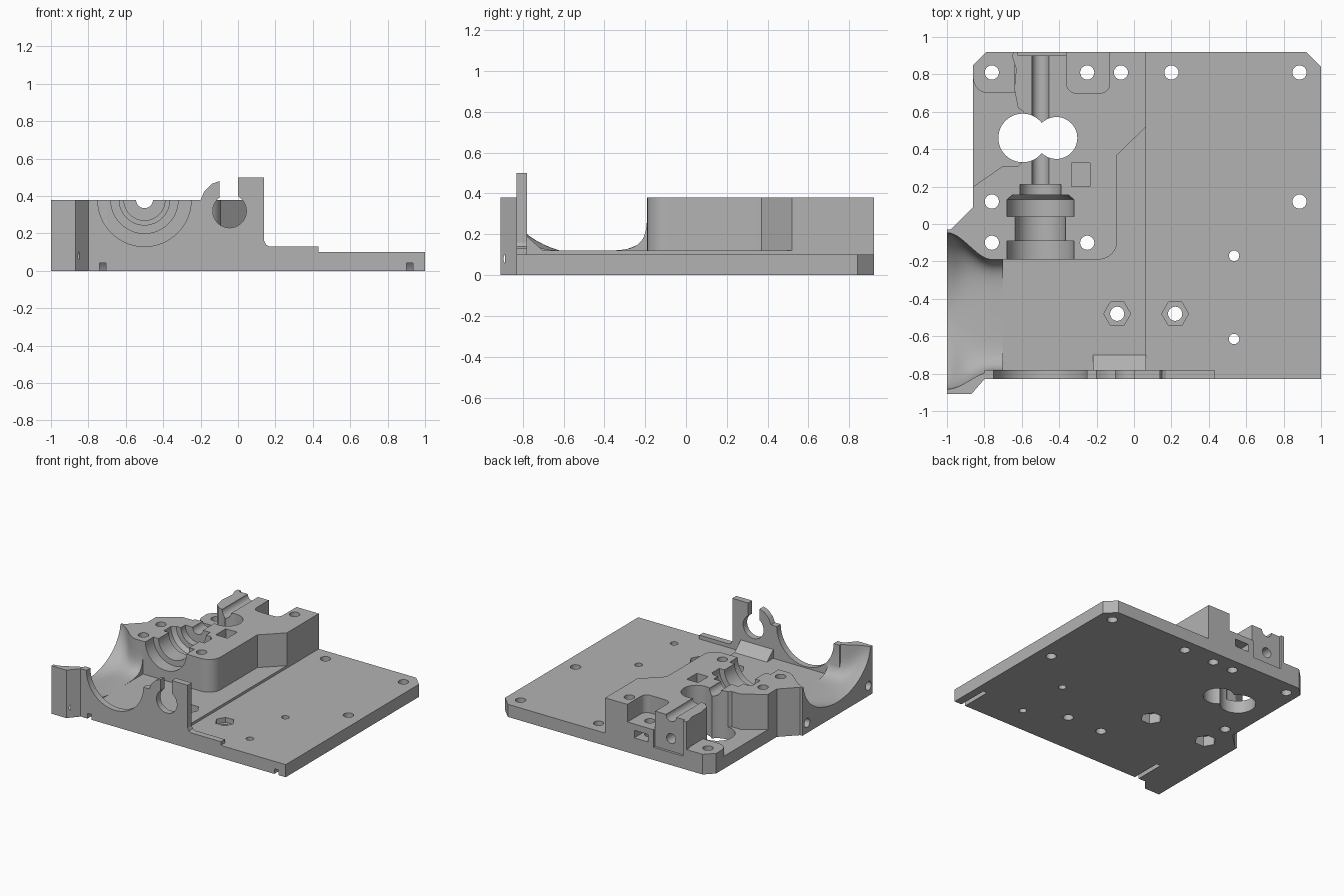
import bpy
import bmesh
import math

if "Cube" in bpy.data.objects:
    bpy.data.objects.remove(bpy.data.objects["Cube"])

grey = bpy.data.materials.new("plain_grey")
grey.use_nodes = True
colour = (0.45, 0.45, 0.45, 1)
grey.diffuse_color = colour
grey.node_tree.nodes["Principled BSDF"].inputs["Base Color"].default_value = colour


def loft(name, rings):
    """Solid skinned through rings of equal length, with capped ends."""
    bm = bmesh.new()
    loops = [[bm.verts.new(p) for p in ring] for ring in rings]
    for a, b in zip(loops, loops[1:]):
        for i in range(len(a)):
            j = (i + 1) % len(a)
            bm.faces.new((a[i], a[j], b[j], b[i]))
    bm.faces.new(loops[0])
    bm.faces.new(loops[-1])
    bmesh.ops.recalc_face_normals(bm, faces=bm.faces)
    mesh = bpy.data.meshes.new(name)
    bm.to_mesh(mesh)
    bm.free()
    mesh.materials.append(grey)
    obj = bpy.data.objects.new(name, mesh)
    bpy.context.collection.objects.link(obj)
    return obj


def place(a, b, t, axis):
    return {"x": (t, a, b), "y": (a, t, b), "z": (a, b, t)}[axis]


def prism(name, pts, lo, hi, axis="z"):
    return loft(name, [[place(a, b, t, axis) for a, b in pts] for t in (lo, hi)])


def circle(a, b, r, n=32):
    return [(a + r * math.cos(math.tau * i / n), b + r * math.sin(math.tau * i / n))
            for i in range(n)]


def rect(a0, a1, b0, b1):
    return [(a0, b0), (a1, b0), (a1, b1), (a0, b1)]


def arc(a, b, r, start, end, n=8):
    angles = [math.radians(start + (end - start) * i / n) for i in range(n + 1)]
    return [(a + r * math.cos(t), b + r * math.sin(t)) for t in angles]


def combine(target, tool, operation):
    mod = target.modifiers.new(tool.name, "BOOLEAN")
    mod.operation = operation
    mod.solver = "EXACT"
    mod.object = tool
    bpy.ops.object.select_all(action="DESELECT")
    bpy.context.view_layer.objects.active = target
    target.select_set(True)
    bpy.ops.object.modifier_apply(modifier=mod.name)
    bpy.data.objects.remove(tool)


def add(tool):
    combine(body, tool, "UNION")


def cut(tool):
    combine(body, tool, "DIFFERENCE")


# Base plate, with a slightly thicker left half
body = prism("mounting_chassis", [(-0.86, -0.83), (1, -0.83), (1, 0.84), (0.92, 0.92),
                                  (-0.79, 0.92), (-0.86, 0.85)], 0, 0.10)
add(prism("thick_floor", rect(-0.86, 0.065, -0.83, 0.6), 0, 0.12))

# Raised rear block
add(prism("rear_block", [(-1, -0.19), (-1, -0.03), (-0.98, -0.03), (-0.86, 0.09),
                         (-0.86, 0.85), (-0.79, 0.92), (0.065, 0.92), (0.065, 0.52),
                         (-0.09, 0.37)] + arc(-0.19, -0.09, 0.1, 0, -90), 0, 0.38))

# Side cradle with a flared trough
add(prism("side_cradle", [(-1, -0.91), (-0.87, -0.91), (-0.80, -0.83), (-0.7, -0.83),
                          (-0.7, -0.19), (-1, -0.19)], 0, 0.38))


def trough_ring(x):
    t = min(1, max(0, (x + 1) / 0.24))
    s = t * t * (3 - 2 * t)
    cy, w, floor = -0.465 - 0.025 * s, 0.42 - 0.12 * s, 0.10 + 0.02 * s
    power = 2 / (2 + 3 * s)
    ring = [(x, cy + w, 0.6)]
    for i in range(33):
        a = math.pi * i / 32
        c, d = math.cos(a), math.sin(a)
        ring.append((x, cy + math.copysign(abs(c) ** power, c) * w,
                     0.4 - (0.4 - floor) * abs(d) ** power))
    return ring + [(x, cy - w, 0.6)]


cut(loft("trough", [trough_ring(-1.02 + 0.02 * i) for i in range(17)]))

# Front wall with hook, low lip and rear wedge
add(prism("front_wall", [(-0.8, 0), (0.43, 0), (0.43, 0.13), (0.17, 0.13), (0.15, 0.14),
                         (0.14, 0.16), (0.14, 0.5), (0, 0.5), (0, 0.3), (-0.1, 0.3),
                         (-0.1, 0.48), (-0.14, 0.465), (-0.18, 0.425), (-0.2, 0.38),
                         (-0.8, 0.38)], -0.83, -0.78, "y"))
add(prism("wall_wedge", [(-0.79, 0.05), (-0.7, 0.05), (-0.7, 0.12), (-0.78, 0.19),
                         (-0.79, 0.19)], -0.22, 0.065, "x"))
cut(prism("wall_arch", circle(-0.5, 0.38, 0.25, 64), -0.9, -0.7, "y"))
cut(prism("hook_hole", circle(-0.045, 0.32, 0.09), -0.9, -0.7, "y"))

# Open rear corner and its low screw boss
cut(prism("corner_pocket", [(-1, 0.1), (-0.86, 0.2), (-0.7, 0.31), (-0.62, 0.31),
                            (-0.59, 0.34), (-0.59, 0.6), (-0.62, 0.62), (-0.64, 0.72),
                            (-0.63, 0.83), (-0.65, 0.89), (-0.64, 1), (-1, 1)], 0.1, 0.6))
add(prism("corner_boss", [(-0.64, 0.92), (-0.79, 0.92), (-0.86, 0.85)]
          + arc(-0.78, 0.78, 0.08, 180, 270) + [(-0.64, 0.7)], 0.02, 0.16))

# Recessed screw seat and the shallow rear notch
cut(prism("screw_seat", [(-0.13, 1), (-0.36, 1)] + arc(-0.31, 0.75, 0.05, 180, 270)
          + arc(-0.18, 0.75, 0.05, 270, 360), 0.24, 0.6))
cut(prism("rear_notch", rect(-0.62, -0.36, 0.9, 1), 0.1, 0.6))

# Stepped bore lying along the block's top
bore = [(-0.3, 0.18), (-0.09, 0.18), (-0.09, 0.135), (0.04, 0.135), (0.04, 0.18),
        (0.13, 0.18), (0.155, 0.15), (0.155, 0.11), (0.21, 0.11), (0.21, 0.045),
        (1, 0.045)]
cut(loft("stepped_bore", [[(a, y, b) for a, b in circle(-0.5, 0.38, r, 48)]
                          for y, r in bore]))

# Twin vertical gear openings
for x, r in ((-0.595, 0.13), (-0.415, 0.112)):
    cut(prism("gear_opening", circle(x, 0.46, r, 48), -0.1, 0.6))

# Vertical screw holes
for x, y in ((-0.76, 0.81), (-0.25, 0.81), (-0.07, 0.81), (0.2, 0.81), (0.885, 0.81),
             (-0.76, 0.12), (-0.76, -0.1), (-0.25, -0.1), (0.885, 0.12),
             (-0.09, -0.48), (0.22, -0.48)):
    cut(prism("screw_hole", circle(x, y, 0.038, 24), -0.1, 0.6))
for y in (-0.17, -0.615):
    cut(prism("small_hole", circle(0.535, y, 0.028, 24), -0.1, 0.6))

# Nut recesses above and below
for x in (-0.09, 0.22):
    cut(prism("top_nut", circle(x, -0.48, 0.072, 6), 0.06, 0.2))
for x in (-0.76, -0.25):
    cut(prism("bottom_nut", circle(x, -0.1, 0.08, 6), -0.1, 0.08))
cut(prism("nut_slot", rect(-0.335, -0.235, 0.2, 0.325), 0.2, 0.6))
cut(prism("rear_nut_slot", rect(-0.31, -0.19, 0.13, 0.19), 0.75, 1, "y"))
cut(prism("rear_hole", circle(-0.5, 0.2, 0.04, 24), 0.6, 1, "y"))

# Side screw holes and underside grooves
for y in (-0.86, -0.09):
    cut(prism("side_hole", circle(y, 0.08, 0.035, 24), -1.1, -0.85, "x"))
for x in (0.9, -0.74):
    cut(prism("groove", arc(-0.72, -0.06, 0.15, 0, 180, 12), x, x + 0.035, "x"))

bpy.ops.object.shade_smooth_by_angle(angle=math.radians(25))
